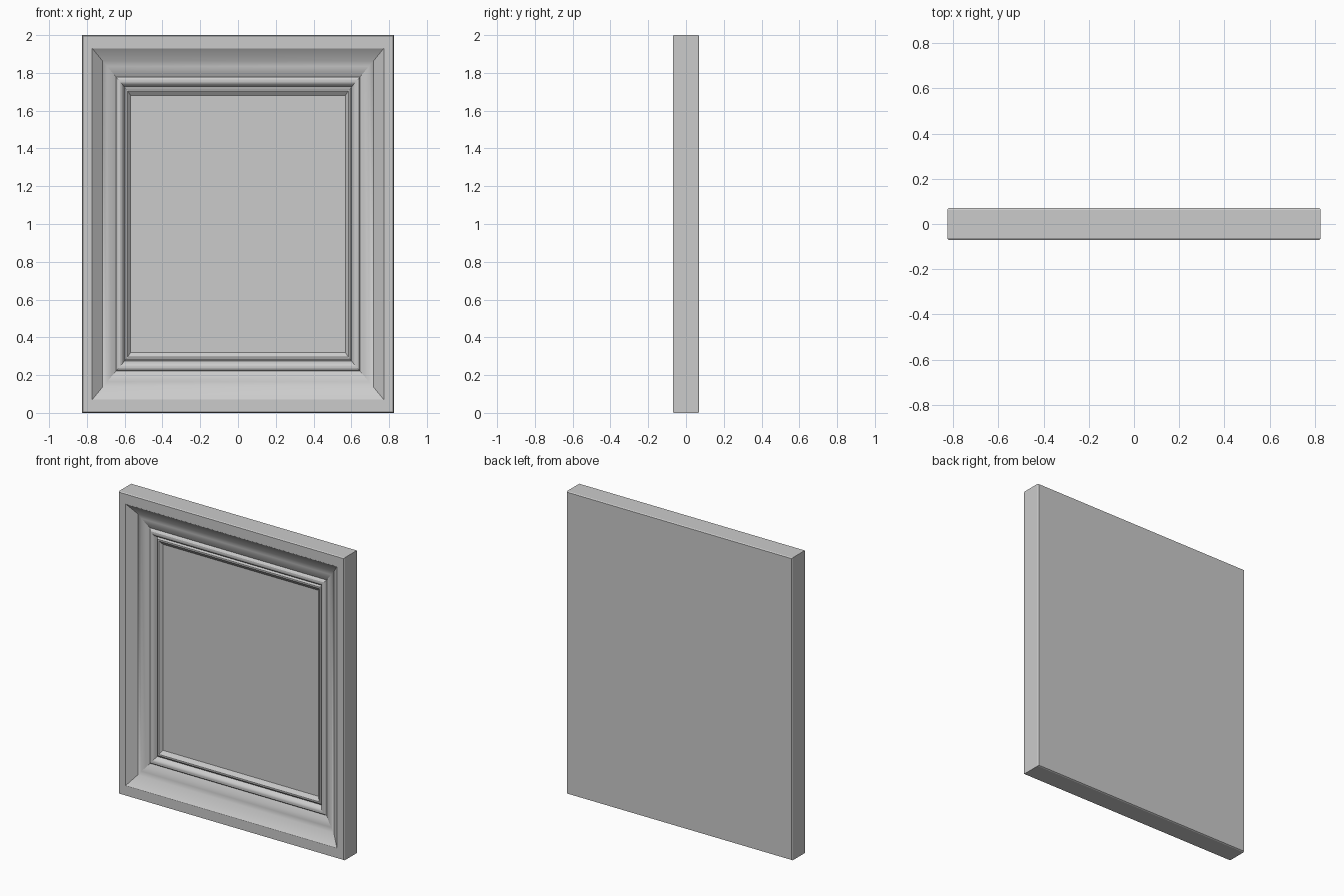
import bpy, bmesh, math

if "Cube" in bpy.data.objects:
    bpy.data.objects.remove(bpy.data.objects["Cube"])

# Moulding profile: (half width, half height, y), from the back face round to the inner panel
PROFILE = [
    (0.821, 0.996, 0.070), (0.825, 1.000, 0.063),      # back edge chamfer
    (0.825, 1.000, -0.063), (0.821, 0.996, -0.070),    # outer side, front chamfer
    (0.772, 0.930, -0.070),                            # flat outer border
    (0.717, 0.863, -0.023),                            # sloped recess
    (0.693, 0.835, -0.017), (0.669, 0.806, -0.008),    # gently curved band
    (0.645, 0.778, 0.006),
    (0.641, 0.773, -0.004), (0.634, 0.765, -0.009),    # rounded bead
    (0.626, 0.755, -0.010), (0.618, 0.746, -0.007),
    (0.611, 0.738, 0.000),
    (0.602, 0.726, 0.018),                             # groove
    (0.594, 0.715, 0.010), (0.585, 0.705, 0.010),      # small inner lip
    (0.569, 0.681, 0.029),                             # edge of flat panel
]


def loft_rectangles(name, profile, centre_z):
    """Join concentric rectangles into a closed solid."""
    bm = bmesh.new()
    corners = [(-1, -1), (1, -1), (1, 1), (-1, 1)]
    rings = [[bm.verts.new((sx * hw, y, centre_z + sz * hh)) for sx, sz in corners]
             for hw, hh, y in profile]
    for a, b in zip(rings, rings[1:]):
        for i in range(4):
            j = (i + 1) % 4
            bm.faces.new((a[i], a[j], b[j], b[i]))
    bm.faces.new(rings[0])
    bm.faces.new(rings[-1])
    bmesh.ops.recalc_face_normals(bm, faces=bm.faces[:])
    mesh = bpy.data.meshes.new(name)
    bm.to_mesh(mesh)
    bm.free()
    obj = bpy.data.objects.new(name, mesh)
    bpy.context.collection.objects.link(obj)
    return obj


# Framed panel with soft mouldings and crisp mitres
panel = loft_rectangles("framed_panel", PROFILE, 1.0)
bpy.context.view_layer.objects.active = panel
panel.select_set(True)
bpy.ops.object.shade_smooth_by_angle(angle=math.radians(25))
